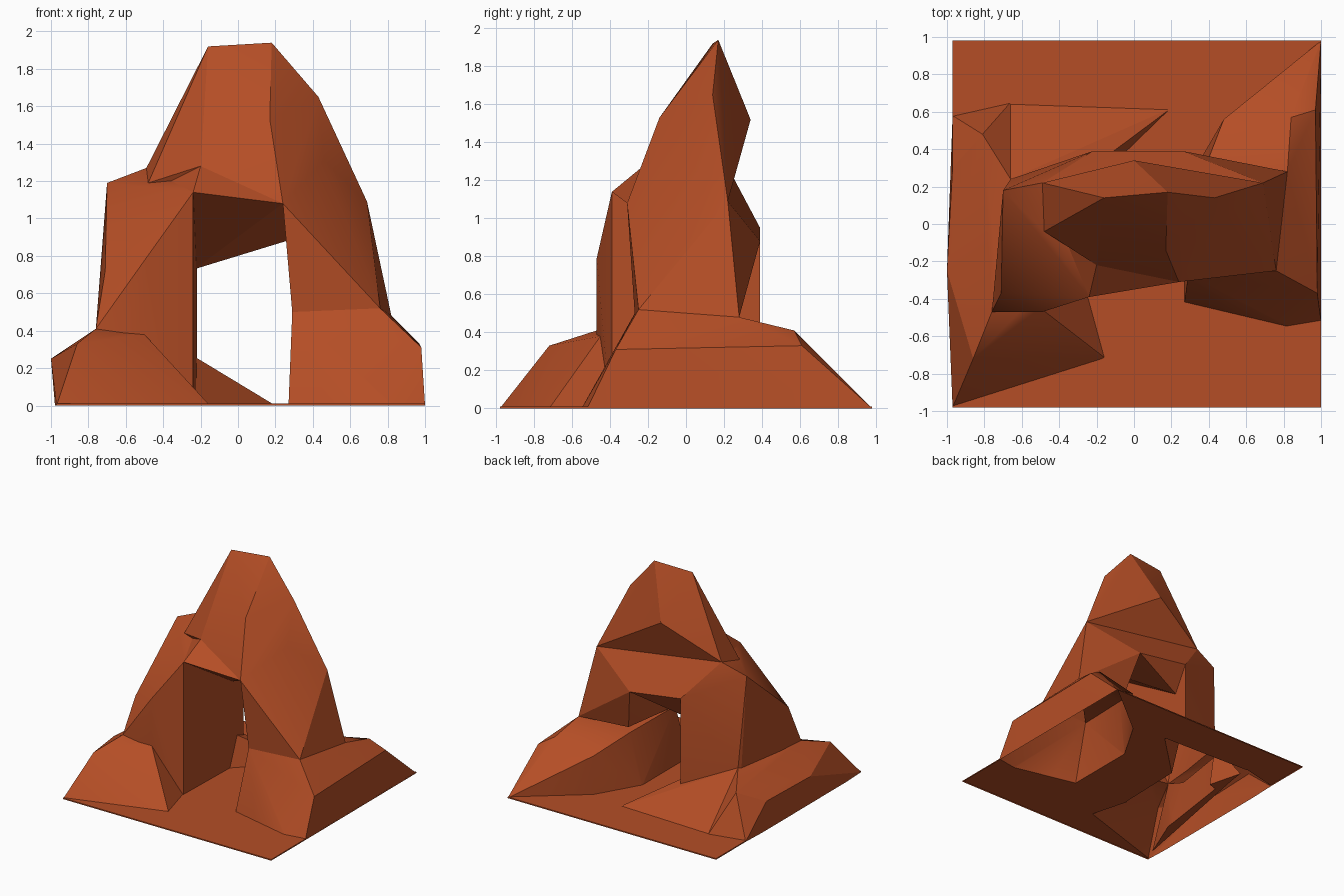
import bpy, bmesh, math
from mathutils import Vector as V

if "Cube" in bpy.data.objects:
    bpy.data.objects.remove(bpy.data.objects["Cube"])

rust = bpy.data.materials.new("rust_rock")
rust.diffuse_color = (0.46, 0.076, 0.019, 1)
rust.use_nodes = True
rust.node_tree.nodes["Principled BSDF"].inputs["Base Color"].default_value = rust.diffuse_color
HALF = .98
DOWN = V((0, 0, -.1))


def foot(p):
    """Drop a corner straight down to the ground."""
    return V((p[0], p[1], 0))


def rock(name, *corners):
    """Faceted boulder: convex hull of corners; ground corners are rooted below z=0."""
    bm = bmesh.new()
    for c in corners:
        p = V(c).to_3d()
        bm.verts.new(p)
        if p.z == 0:
            bm.verts.new(p + DOWN)
    res = bmesh.ops.convex_hull(bm, input=bm.verts[:])
    junk = {g for g in res["geom_interior"] + res["geom_unused"]
            if isinstance(g, bmesh.types.BMVert)}
    bmesh.ops.delete(bm, geom=list(junk), context='VERTS')
    bmesh.ops.recalc_face_normals(bm, faces=bm.faces[:])
    me = bpy.data.meshes.new(name)
    bm.to_mesh(me)
    bm.free()
    me.materials.append(rust)
    ob = bpy.data.objects.new(name, me)
    bpy.context.collection.objects.link(ob)
    return ob


def fuse(name, *corners):
    """Weld one more boulder onto the arch."""
    part = rock(name, *corners)
    m = arch.modifiers.new(name, 'BOOLEAN')
    m.operation, m.solver, m.object = 'UNION', 'EXACT', part
    bpy.context.view_layer.objects.active = arch
    bpy.ops.object.modifier_apply(modifier=m.name)
    bpy.data.objects.remove(part, do_unlink=True)


# flat ground slab
arch = rock("rock_arch", *[(x, y, z) for x in (-.97, 1) for y in (-HALF, HALF)
                           for z in (-.1, .01)])

# joints shared by neighbouring boulders
l_front, l_back, l_hub = (-.24, -.39, 1.14), (-.49, .22, 1.27), (-.48, -.04, 1.19)
r_front, r_back, r_top = (.24, -.31, 1.08), (.69, .22, 1.09), (.46, .01, 1.31)
soffit_l, soffit_r = (-.22, .39, .95), (.26, .39, .88)
brow = (-.2, -.22, 1.28)
l_knee, l_toe, l_hip = (-.76, -.47, .41), (-.86, -.72, .33), (-.66, .24, .42)
r_knee, r_side, r_shin = (.76, -.25, .52), (.82, .28, .48), (.29, -.27, .5)
l_corner, l_rear = (-.97, -HALF), (-.66, .65)

# left leg and the slopes around it
fuse("left_leg", (-.49, -.47, .79), (-.71, -.37, .72), (-.7, .18, 1.19),
     l_knee, l_front, l_hub, l_back, soffit_l, l_hip,
     foot(l_front), foot(soffit_l), foot(l_hip), foot(l_knee))
fuse("left_front_slope", l_knee, l_toe, l_corner, (-.15, -.72), (-.5, -.45, .38),
     foot(l_front), foot(l_knee))
fuse("left_ridge", (-1, -.25, .25), (-.97, .3, .24), (-.81, .48, .34), (-.97, .58),
     l_toe, l_corner, l_knee, l_hip, l_rear)
fuse("back_slope", l_hip, l_rear, (.2, .62), (-.23, .3, .26), foot(l_hub))

# right leg and its ridge
spur = (.48, .56, .34)
fuse("right_ridge", (.98, -.37, .31), (.97, .61, .33), (.84, .57, .41),
     (.36, .25, .45), spur, foot(spur), r_knee, r_side, r_shin,
     (.82, -.55), (1, -.52), (1, HALF), (.27, .2), (.27, -.42))
fuse("right_leg", r_front, r_shin, r_top, r_back, r_knee, r_side, soffit_r,
     (.34, .29, .52))

# lintel over the opening and the peak on top
fuse("lintel", brow, l_front, r_front, (-.23, .26, .73), soffit_l, soffit_r,
     l_back, r_back)
fuse("peak", (-.16, .14, 1.92), (.18, .17, 1.94), (.43, .14, 1.65),
     (.17, -.14, 1.53), (0, .34, 1.52), brow, r_front, r_top, r_back, l_back, l_hub)

# cut away the underside: the shell is open and hollow below
bm = bmesh.new()
bm.from_mesh(arch.data)
bmesh.ops.bisect_plane(bm, geom=bm.verts[:] + bm.edges[:] + bm.faces[:],
                       plane_co=(0, 0, 0), plane_no=(0, 0, 1), clear_inner=True)
bmesh.ops.remove_doubles(bm, verts=bm.verts[:], dist=0.0005)
bm.to_mesh(arch.data)
bm.free()

for o in bpy.context.selected_objects:
    o.select_set(False)
arch.select_set(True)
bpy.context.view_layer.objects.active = arch
bpy.ops.object.shade_smooth_by_angle(angle=math.radians(25))
